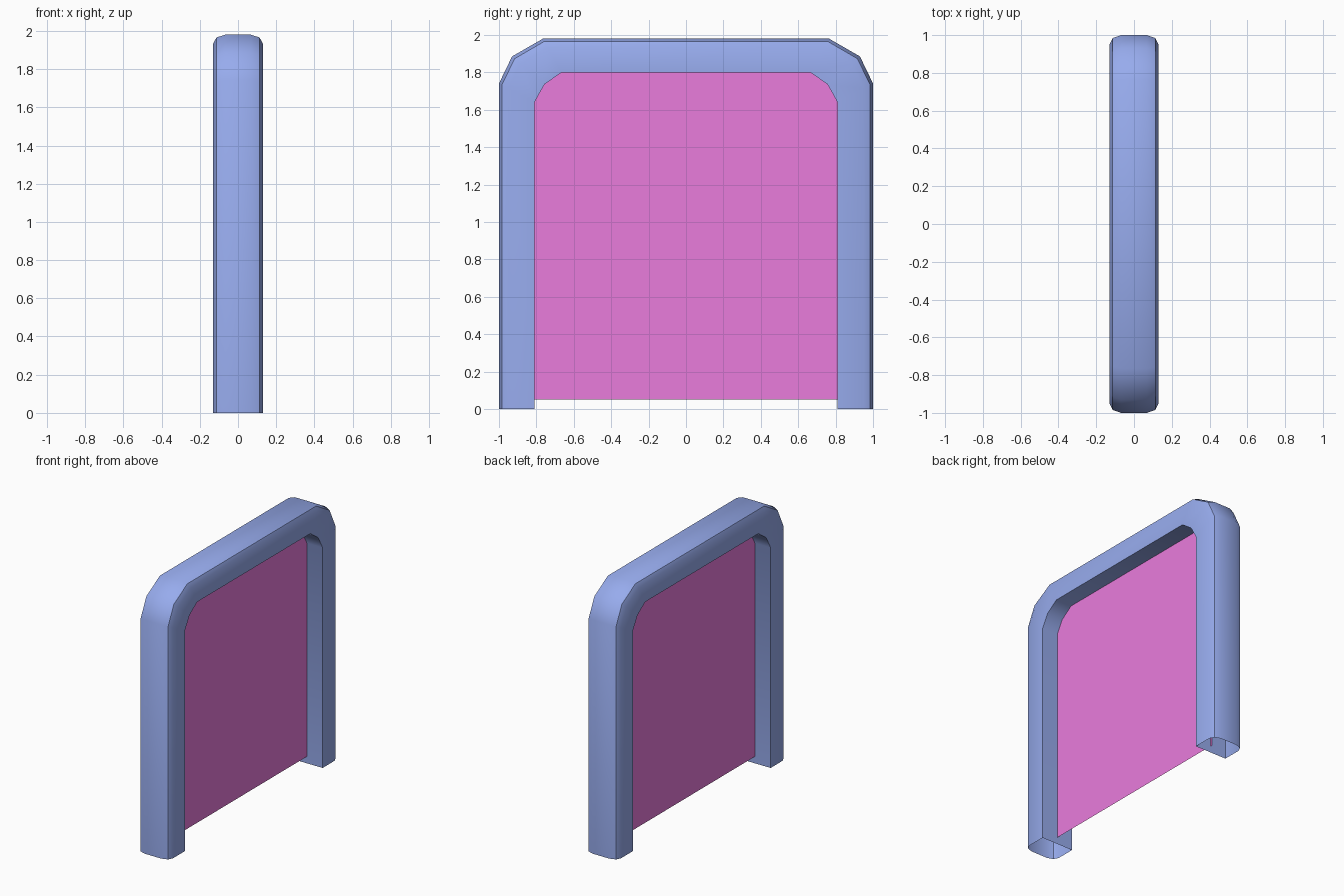
import bpy, bmesh, math

if "Cube" in bpy.data.objects:
    bpy.data.objects.remove(bpy.data.objects["Cube"])

def material(name, rgb):
    m = bpy.data.materials.new(name)
    m.diffuse_color = (*rgb, 1)
    return m

def finish(bm, name, mat):
    me = bpy.data.meshes.new(name)
    bm.to_mesh(me)
    bm.free()
    me.materials.append(mat)
    ob = bpy.data.objects.new(name, me)
    bpy.context.collection.objects.link(ob)
    return ob

def mirrored(half):
    return half + [(-y, z) for y, z in reversed(half)]

# Arch outlines in the YZ plane, half of each then mirrored
outer = mirrored([(1.0, 0), (1.0, 1.74), (0.93, 1.885), (0.765, 1.98)])
inner = mirrored([(0.81, 0), (0.81, 1.64), (0.757, 1.735), (0.665, 1.80)])

# Frame cross-section: (x, fraction of the way from outer to inner outline)
half = [(0.068, 0.0), (0.113, 0.08), (0.13, 0.26), (0.13, 1.0)]
section = half + [(-x, t) for x, t in reversed(half)]

# Arched frame: hollow sweep with open feet
bm = bmesh.new()
rings = []
for (oy, oz), (iy, iz) in zip(outer, inner):
    rings.append([bm.verts.new((x, oy + (iy - oy) * t, oz + (iz - oz) * t))
                  for x, t in section])
n = len(section)
for a, b in zip(rings, rings[1:]):
    for i in range(n):
        j = (i + 1) % n
        bm.faces.new((a[i], a[j], b[j], b[i]))
bmesh.ops.recalc_face_normals(bm, faces=bm.faces)
frame = finish(bm, "arched_frame", material("frame_blue", (0.08, 0.13, 0.6)))
frame.data.materials[0].diffuse_color = (0.31, 0.41, 0.85, 1)
bpy.context.view_layer.objects.active = frame
frame.select_set(True)
bpy.ops.object.shade_smooth_by_angle(angle=math.radians(38))

# Flat panel filling the opening, tucked slightly into the frame
bm = bmesh.new()
outline = mirrored([(0.825, 0.05), (0.825, 1.645), (0.768, 1.745), (0.67, 1.815)])
bm.faces.new([bm.verts.new((0, y, z)) for y, z in outline])
finish(bm, "panel", material("panel_magenta", (0.82, 0.2, 0.72)))

for m in bpy.data.materials:
    if m.users and not m.is_grease_pencil:
        m.use_nodes = True
        m.node_tree.nodes["Principled BSDF"].inputs["Base Color"].default_value = m.diffuse_color
